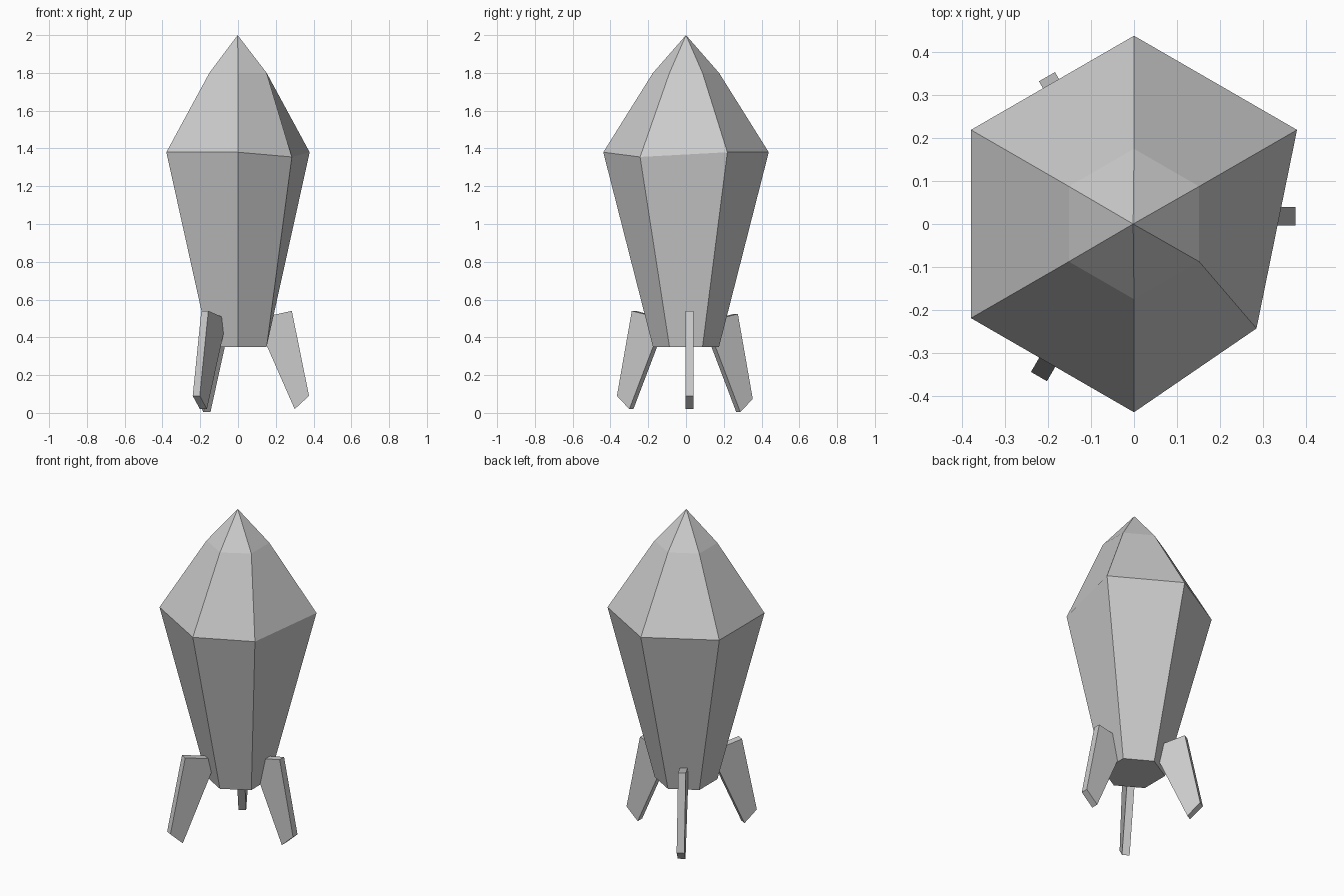
import bpy, bmesh
from math import radians, cos, sin
from mathutils import Matrix, Vector

if "Cube" in bpy.data.objects:
    bpy.data.objects.remove(bpy.data.objects["Cube"])


def finish(bm, name):
    bmesh.ops.recalc_face_normals(bm, faces=bm.faces)
    mesh = bpy.data.meshes.new(name)
    bm.to_mesh(mesh)
    bm.free()
    obj = bpy.data.objects.new(name, mesh)
    bpy.context.collection.objects.link(obj)
    return obj


# Hull: three hexagonal rings closed by a pointed nose
bm = bmesh.new()
rings = []
for radius, z in ((0.175, 0.35), (0.438, 1.38), (0.175, 1.80)):
    rings.append([bm.verts.new((radius * cos(radians(30 + 60 * i)),
                                radius * sin(radians(30 + 60 * i)), z)) for i in range(6)])
tip = bm.verts.new((-0.002, 0, 2.0))
bm.faces.new(rings[0])
for i in range(6):
    j = (i + 1) % 6
    for low, high in zip(rings, rings[1:]):
        bm.faces.new((low[i], low[j], high[j], high[i]))
    bm.faces.new((rings[2][i], rings[2][j], tip))
# Dented shoulder corner at front right
rings[1][5].co = (0.285, -0.243, 1.355)
finish(bm, "rocket_hull")


# Fins: one extruded profile, spaced around the tail with slight placement shifts
FIN_PROFILE = [(0.300, 0.02), (0.376, 0.09), (0.285, 0.54),
               (0.125, 0.505), (0.120, 0.43)]
THICKNESS = 0.043


def fin(name, angle, out, side, up):
    bm = bmesh.new()
    face = bm.faces.new([bm.verts.new((x + out, side - THICKNESS / 2, z + up))
                         for x, z in FIN_PROFILE])
    result = bmesh.ops.extrude_face_region(bm, geom=[face])
    moved = [v for v in result["geom"] if isinstance(v, bmesh.types.BMVert)]
    bmesh.ops.translate(bm, verts=moved, vec=Vector((0, THICKNESS, 0)))
    bm.transform(Matrix.Rotation(radians(angle), 4, 'Z'))
    finish(bm, name)


fin("right_fin", 0, 0, 0.018, 0)
fin("back_left_fin", 120, 0.022, 0.004, -0.016)
fin("front_left_fin", 240, 0.042, -0.014, 0)
